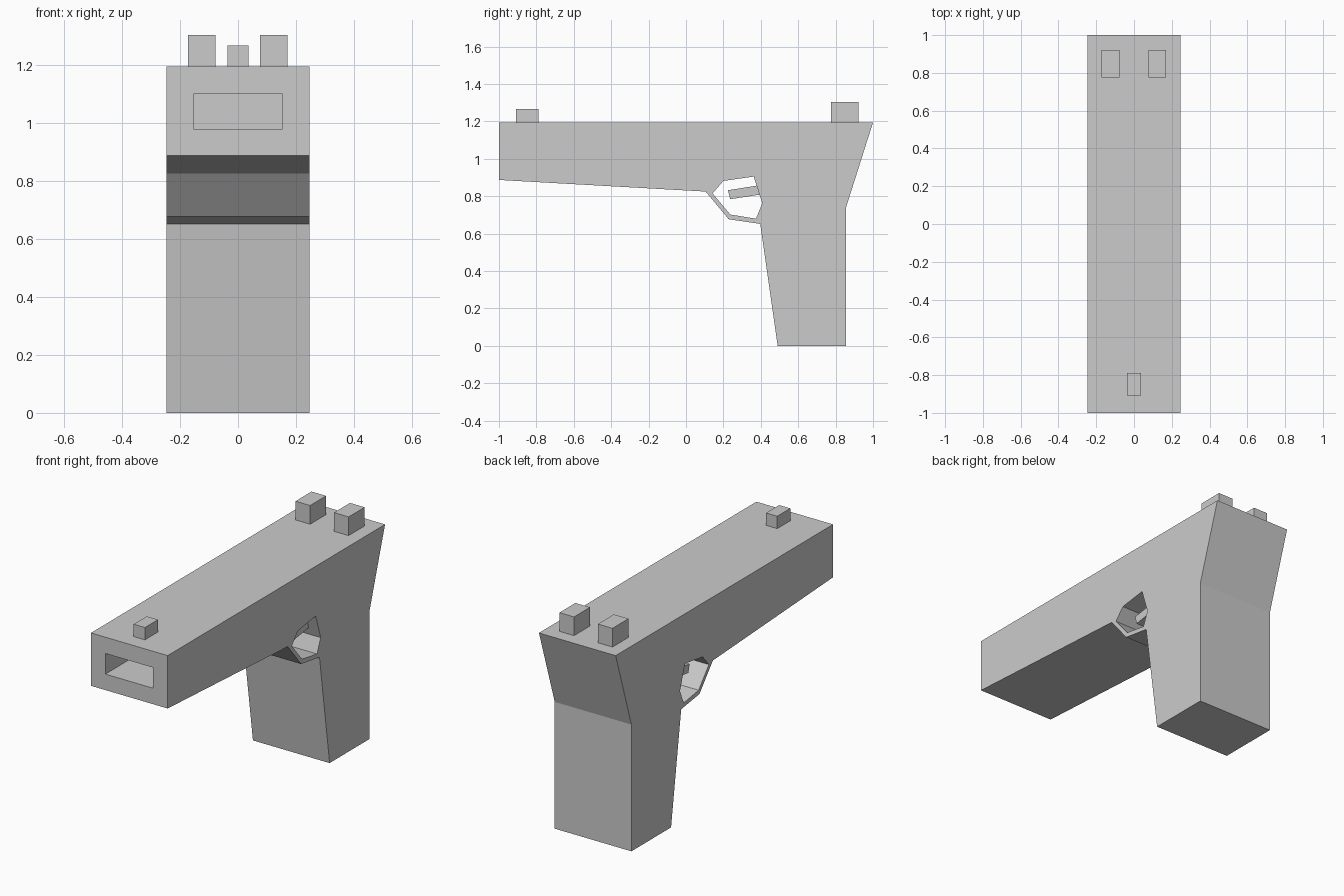
import bpy, bmesh

if "Cube" in bpy.data.objects:
    bpy.data.objects.remove(bpy.data.objects["Cube"])

HALF_W = 0.247


def prism(name, profile, half_width):
    """Extrude a (y, z) outline symmetrically along x."""
    bm = bmesh.new()
    face = bm.faces.new([bm.verts.new((-half_width, y, z)) for y, z in profile])
    ext = bmesh.ops.extrude_face_region(bm, geom=[face])
    moved = [v for v in ext["geom"] if isinstance(v, bmesh.types.BMVert)]
    bmesh.ops.translate(bm, verts=moved, vec=(2 * half_width, 0, 0))
    bmesh.ops.recalc_face_normals(bm, faces=bm.faces)
    mesh = bpy.data.meshes.new(name)
    bm.to_mesh(mesh)
    bm.free()
    obj = bpy.data.objects.new(name, mesh)
    bpy.context.collection.objects.link(obj)
    return obj


def box(name, half_width, y0, y1, z0, z1, x=0):
    obj = prism(name, [(y0, z0), (y1, z0), (y1, z1), (y0, z1)], half_width)
    obj.location.x = x
    return obj


def cut(target, cutter):
    mod = target.modifiers.new(cutter.name, 'BOOLEAN')
    mod.operation = 'DIFFERENCE'
    mod.solver = 'EXACT'
    mod.object = cutter
    cutter.hide_render = True
    cutter.display_type = 'WIRE'


# Body: barrel housing, grip and trigger guard in one outline
body = prism("body", [
    (-1, 1.195), (-1, 0.887), (0.105, 0.825), (0.228, 0.677), (0.397, 0.652),
    (0.49, 0), (0.855, 0), (0.855, 0.738), (1, 1.195)], HALF_W)

# Finger opening through the guard
cut(body, prism("guard_cutter", [
    (0.142, 0.815), (0.2, 0.882), (0.362, 0.905),
    (0.408, 0.762), (0.374, 0.68), (0.237, 0.702)], 0.4))

# Rectangular muzzle recess
cut(body, box("muzzle_cutter", 0.154, -1.2, -0.1, 0.98, 1.10))

# Trigger, its rear end set into the body
prism("trigger", [
    (0.224, 0.832), (0.40, 0.860), (0.41, 0.811), (0.236, 0.784)], 0.18)

# Sights
box("front_sight", 0.036, -0.908, -0.788, 1.19, 1.267)
for side, x in (("left", -0.125), ("right", 0.123)):
    box("rear_sight_" + side, 0.047, 0.775, 0.922, 1.19, 1.304, x)
